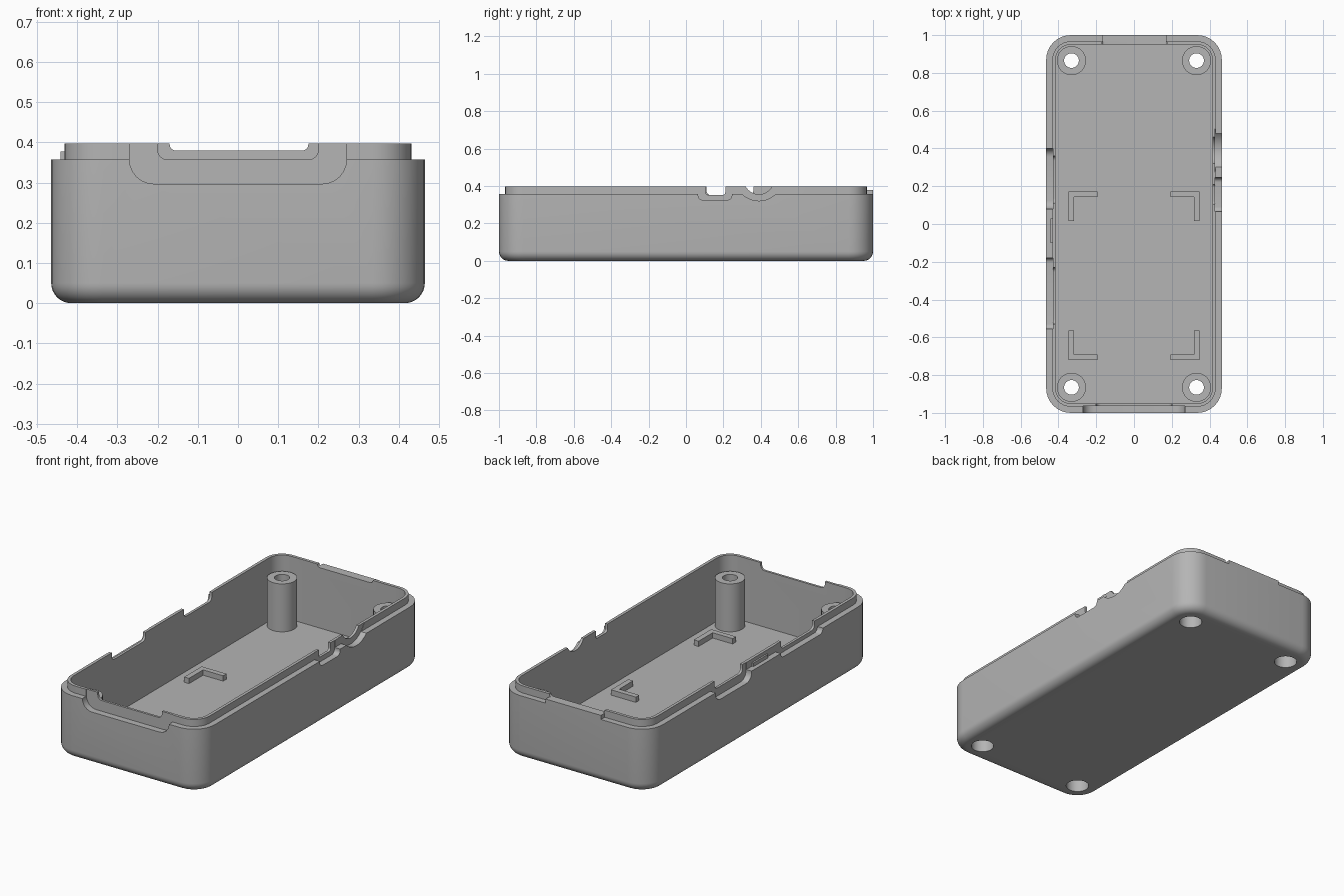
import bpy, bmesh, math

cube = bpy.data.objects.get("Cube")
if cube:
    bpy.data.objects.remove(cube, do_unlink=True)

GREY = (0.46, 0.46, 0.46, 1)
mat = bpy.data.materials.new("matte grey plastic")
mat.use_nodes = True
mat.diffuse_color = GREY
mat.node_tree.nodes["Principled BSDF"].inputs["Base Color"].default_value = GREY

FLOOR, RIM, TOP = 0.04, 0.357, 0.397


def finish(name, bm):
    bmesh.ops.remove_doubles(bm, verts=bm.verts, dist=1e-5)
    bmesh.ops.recalc_face_normals(bm, faces=bm.faces)
    mesh = bpy.data.meshes.new(name)
    bm.to_mesh(mesh)
    bm.free()
    mesh.materials.append(mat)
    obj = bpy.data.objects.new(name, mesh)
    bpy.context.collection.objects.link(obj)
    return obj


def smooth(obj):
    bpy.ops.object.select_all(action="DESELECT")
    obj.select_set(True)
    bpy.context.view_layer.objects.active = obj
    bpy.ops.object.shade_smooth_by_angle(angle=math.radians(30))


def rounded_ring(hx, hy, r, z, centre=(0, 0), steps=8):
    pts = []
    for corner, (sx, sy) in enumerate([(1, 1), (-1, 1), (-1, -1), (1, -1)]):
        for i in range(steps + 1):
            a = (corner + i / steps) * math.pi / 2
            pts.append((centre[0] + sx * (hx - r) + r * math.cos(a),
                        centre[1] + sy * (hy - r) + r * math.sin(a), z))
    return pts


def loft(name, rings, closed=False):
    bm = bmesh.new()
    loops = [[bm.verts.new(p) for p in ring] for ring in rings]
    n = len(loops[0])
    pairs = list(zip(loops, loops[1:]))
    if closed:
        pairs.append((loops[-1], loops[0]))
    else:
        bm.faces.new(loops[0])
        bm.faces.new(loops[-1])
    for a, b in pairs:
        for i in range(n):
            j = (i + 1) % n
            bm.faces.new((a[i], a[j], b[j], b[i]))
    return finish(name, bm)


def box(name, x0, x1, y0, y1, z0, z1):
    bm = bmesh.new()
    bmesh.ops.create_cube(bm, size=1)
    for v in bm.verts:
        v.co = ((x0, x1)[v.co.x > 0], (y0, y1)[v.co.y > 0], (z0, z1)[v.co.z > 0])
    return finish(name, bm)


def prism(side, outline, near, far):
    """Extrude an (along, height) outline across one wall."""
    axis, sign = side
    bm = bmesh.new()

    def place(t, z, d):
        return (sign * d, t, z) if axis == "x" else (t, sign * d, z)
    a, b = [[bm.verts.new(place(t, z, d)) for t, z in outline] for d in (near, far)]
    bm.faces.new(a)
    bm.faces.new(b)
    for i in range(len(a)):
        j = (i + 1) % len(a)
        bm.faces.new((a[i], a[j], b[j], b[i]))
    return finish("cutter", bm)


def slot(t0, t1, z, r, top=0.45):
    pts = [(t1, top), (t0, top)]
    for c, start in ((t0 + r, math.pi), (t1 - r, 1.5 * math.pi)):
        pts += [(c + r * math.cos(start + i * math.pi / 12),
                 z + r + r * math.sin(start + i * math.pi / 12)) for i in range(7)]
    return pts


def disc(t, z, r):
    return [(t + r * math.cos(i * math.pi / 24), z + r * math.sin(i * math.pi / 24))
            for i in range(48)]


# Tray shell: filleted base, outer wall, stepped lip and hollow inside
HX, HY, R, F = 0.465, 1.0, 0.13, 0.05
rings = []
for i in range(9):
    a = i / 8 * math.pi / 2
    d = F * (1 - math.sin(a))
    rings.append(rounded_ring(HX - d, HY - d, R - d, F * (1 - math.cos(a))))
for inset, z in ((0, RIM), (0.033, RIM), (0.033, TOP), (0.05, TOP), (0.05, FLOOR)):
    rings.append(rounded_ring(HX - inset, HY - inset, R - inset, z))
shell = loft("tray_shell", rings)

# Wall openings: outer pockets and notches through the lip
FRONT, BACK, LEFT, RIGHT = ("y", -1), ("y", 1), ("x", 1), ("x", -1)
cutters = [
    prism(FRONT, slot(-0.27, 0.27, 0.297, 0.06), 0.963, 1.1),
    prism(FRONT, slot(-0.2, 0.2, RIM, 0.025), 0.93, 0.98),
    prism(BACK, slot(-0.17, 0.175, 0.38, 0.015), 0.93, 0.98),
    prism(LEFT, slot(0.065, 0.245, 0.325, 0.025), 0.43, 0.5),
    prism(LEFT, slot(0.105, 0.21, 0.352, 0.015), 0.39, 0.445),
    prism(LEFT, disc(0.39, 0.449, 0.128), 0.43, 0.5),
    prism(LEFT, disc(0.39, 0.437, 0.081), 0.39, 0.445),
    prism(RIGHT, slot(0.08, 0.4, 0.305, 0.045), 0.43, 0.5),
    prism(RIGHT, slot(0.11, 0.36, 0.35, 0.025), 0.39, 0.445),
    prism(RIGHT, slot(-0.555, -0.18, 0.33, 0.025), 0.43, 0.5),
    prism(RIGHT, slot(-0.53, -0.23, 0.352, 0.025), 0.39, 0.445),
]

# Screw posts with a wide bore from below
POSTS = [(sx * 0.331, sy * 0.865) for sx in (-1, 1) for sy in (-1, 1)]
PROFILE = [(0.039, 0.31), (0.077, 0.31), (0.077, FLOOR), (0.06, FLOOR),
           (0.06, 0.25), (0.039, 0.25)]
for c in POSTS:
    smooth(loft("screw_post", [rounded_ring(r, r, r, z, c) for r, z in PROFILE], True))
    cutters.append(loft("cutter", [rounded_ring(0.06, 0.06, 0.06, z, c)
                                   for z in (-0.1, 0.1)]))

# Cut the shell, then drop the cutters
for cutter in cutters:
    cutter.hide_render = True
    mod = shell.modifiers.new("cut", "BOOLEAN")
    mod.operation, mod.solver, mod.object = "DIFFERENCE", "EXACT", cutter
    bpy.context.view_layer.objects.active = shell
    bpy.ops.object.modifier_apply(modifier=mod.name)
    bpy.data.objects.remove(cutter, do_unlink=True)
smooth(shell)

# Raised tabs on the wall ledge
box("back_tab", -0.17, 0.175, 0.966, HY, RIM, 0.38)
box("side_tab", -0.442, -0.431, -0.1, 0.03, RIM, 0.377)

# Corner brackets on the floor
W, L, H = 0.03, 0.155, FLOOR + 0.03
for sx in (-1, 1):
    for y, sy in ((0.172, 1), (-0.72, -1)):
        x = sx * 0.347
        xs, ys = sorted((x, x - sx * L)), sorted((y, y - sy * W))
        box("bracket_bar", *xs, *ys, FLOOR, H)
        xs, ys = sorted((x, x - sx * W)), sorted((y - sy * W, y - sy * L))
        box("bracket_arm", *xs, *ys, FLOOR, H)
